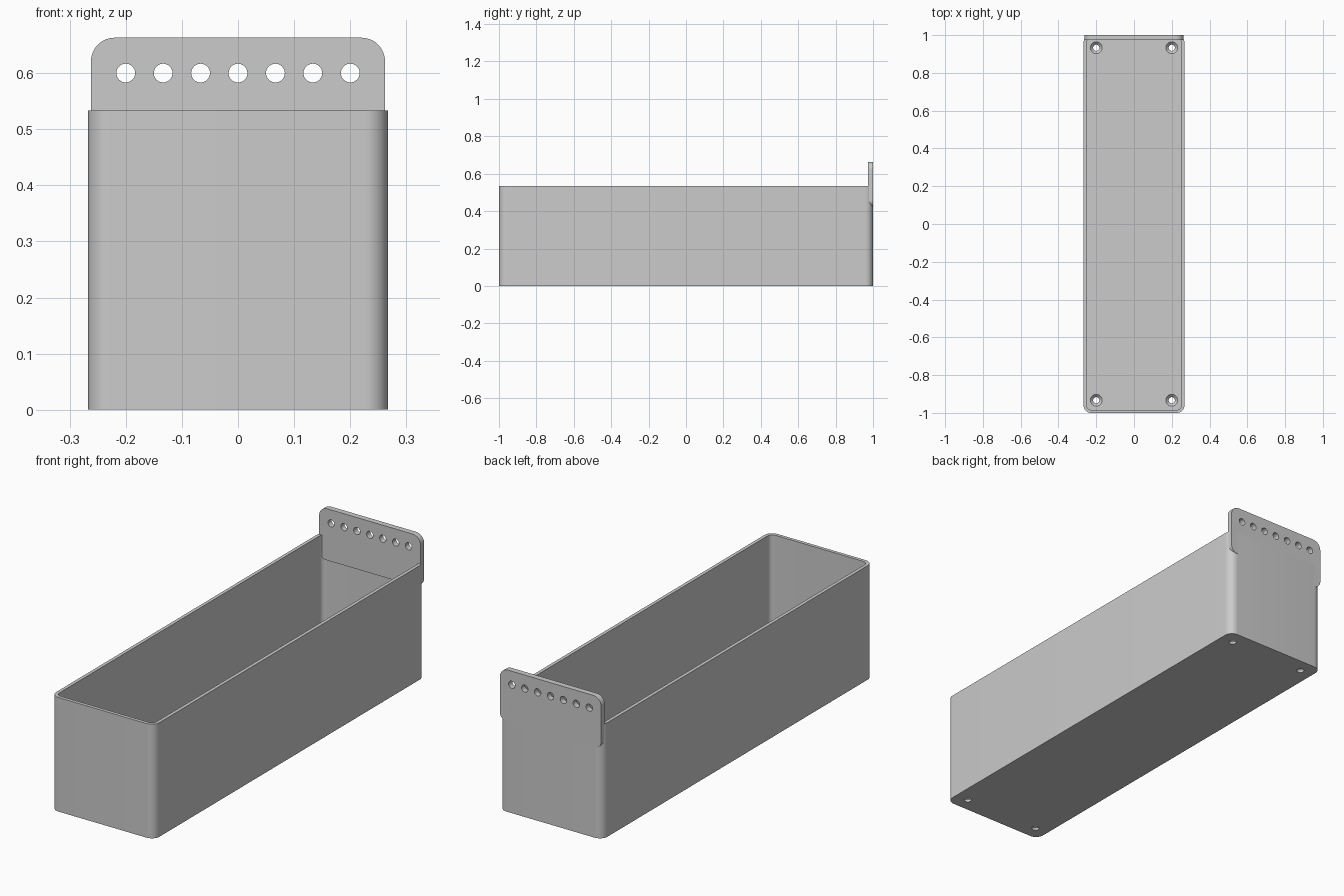
import bpy, bmesh, math
from mathutils import Matrix

if "Cube" in bpy.data.objects:
    bpy.data.objects.remove(bpy.data.objects["Cube"], do_unlink=True)

# Single plain grey plastic
grey = bpy.data.materials.new("grey_plastic")
grey.use_nodes = True
colour = (0.6, 0.6, 0.6, 1)
grey.diffuse_color = colour
grey.node_tree.nodes["Principled BSDF"].inputs["Base Color"].default_value = colour

HALF_W, HALF_L, HEIGHT = 0.267, 1.0, 0.533
WALL, FLOOR, CORNER = 0.016, 0.0267, 0.04


def finish(name, bm):
    bmesh.ops.recalc_face_normals(bm, faces=bm.faces)
    mesh = bpy.data.meshes.new(name)
    bm.to_mesh(mesh)
    bm.free()
    mesh.materials.append(grey)
    obj = bpy.data.objects.new(name, mesh)
    bpy.context.collection.objects.link(obj)
    return obj


def rounded_prism(name, half_x, y0, y1, z0, z1, radii, upright=True):
    """Rounded rectangle in XY (or XZ) extruded along Z (or Y); radii: low, high side."""
    a0, a1, d0, d1 = (y0, y1, z0, z1) if upright else (z0, z1, y0, y1)
    low, high = radii
    corners = [(half_x - high, a1 - high, high, 0), (high - half_x, a1 - high, high, 1),
               (low - half_x, a0 + low, low, 2), (half_x - low, a0 + low, low, 3)]
    bm = bmesh.new()
    ring = []
    for cx, ca, r, quarter in corners:
        for i in range(13):
            t = (quarter + i / 12) * math.pi / 2
            u, v = cx + r * math.cos(t), ca + r * math.sin(t)
            ring.append(bm.verts.new((u, v, d0) if upright else (u, d0, v)))
    face = bm.faces.new(ring)
    top = bmesh.ops.extrude_face_region(bm, geom=[face])["geom"]
    step = (0, 0, d1 - d0) if upright else (0, d1 - d0, 0)
    bmesh.ops.translate(bm, vec=step, verts=[g for g in top if isinstance(g, bmesh.types.BMVert)])
    return finish(name, bm)


def add_cylinder(bm, centre, r1, r2, depth, turn=0.0):
    bmesh.ops.create_cone(bm, cap_ends=True, segments=32, radius1=r1, radius2=r2, depth=depth,
                          matrix=Matrix.Translation(centre) @ Matrix.Rotation(turn, 4, "X"))


def cut(obj, cutter):
    cutter.hide_render = True
    mod = obj.modifiers.new("cut", "BOOLEAN")
    mod.operation, mod.solver, mod.object = "DIFFERENCE", "EXACT", cutter
    activate(obj)
    bpy.ops.object.modifier_apply(modifier=mod.name)
    bpy.data.objects.remove(cutter, do_unlink=True)


def activate(obj):
    bpy.ops.object.select_all(action="DESELECT")
    obj.select_set(True)
    bpy.context.view_layer.objects.active = obj


# Open bin with rounded upright corners
box = rounded_prism("bin_body", HALF_W, -HALF_L, HALF_L, 0, HEIGHT, (CORNER, CORNER))
inner = CORNER - WALL
cut(box, rounded_prism("cavity", HALF_W - WALL, WALL - HALF_L, HALF_L - WALL,
                       FLOOR, HEIGHT + 0.1, (inner, inner)))

# Countersunk screw holes in the floor corners
places = [(x, y) for x in (-0.2, 0.2) for y in (-0.933, 0.933)]
bm = bmesh.new()
for x, y in places:
    add_cylinder(bm, (x, y, 0), 0.0165, 0.0165, 0.2)
cut(box, finish("screw_holes", bm))
bm = bmesh.new()
for x, y in places:
    add_cylinder(bm, (x, y, FLOOR - 0.007), 0.0155, 0.0335, 0.018)
cut(box, finish("countersinks", bm))

# Hanging tab on the back wall with a row of holes
tab = rounded_prism("hanging_tab", 0.262, 0.973, HALF_L, 0.422, 0.663, (0.035, 0.042), upright=False)
bm = bmesh.new()
for i in range(-3, 4):
    add_cylinder(bm, (i * 0.0667, HALF_L, 0.6), 0.0167, 0.0167, 0.2, math.pi / 2)
cut(tab, finish("tab_holes", bm))

for obj in (box, tab):
    activate(obj)
    bpy.ops.object.shade_smooth_by_angle(angle=math.radians(30))
